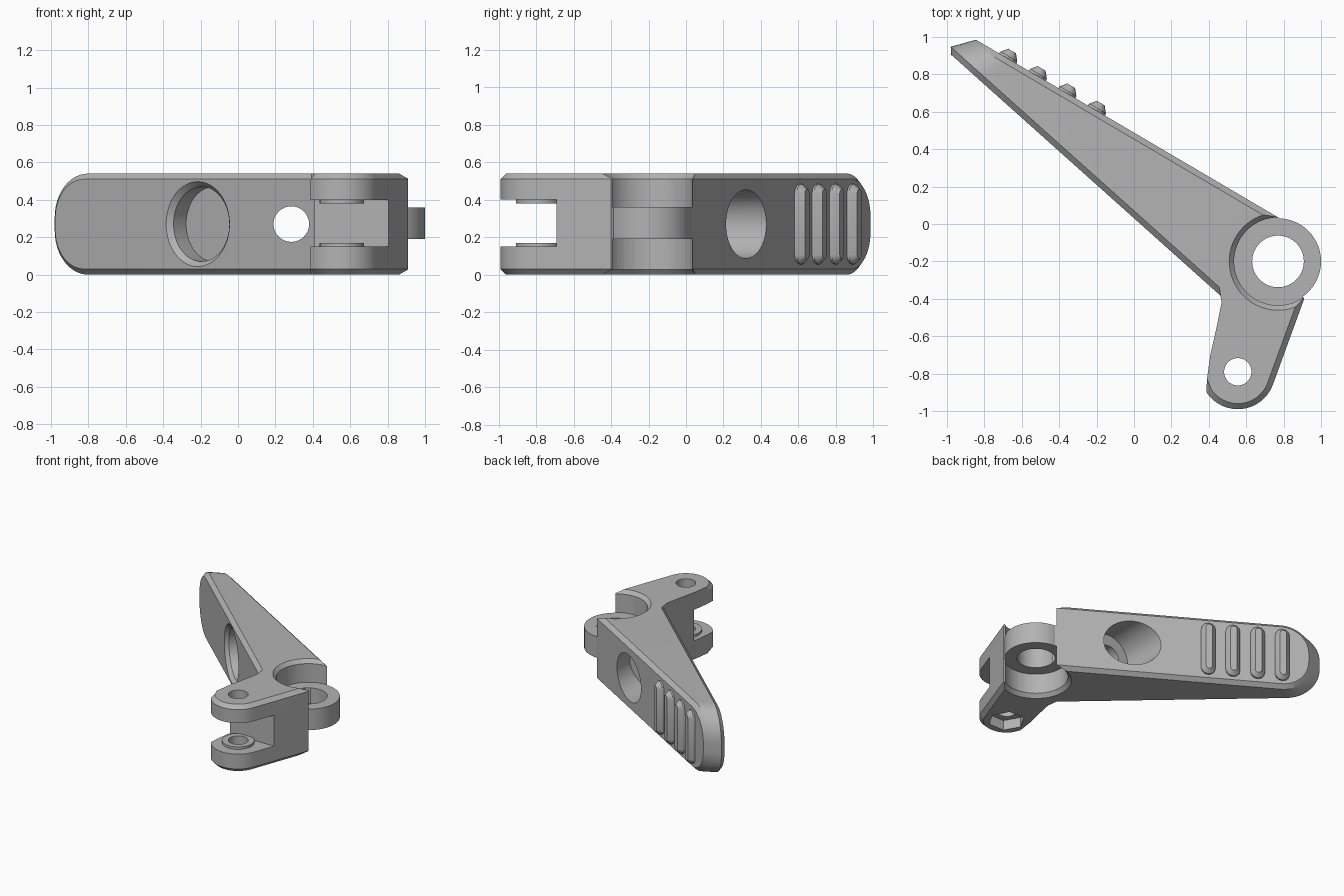
import bpy, bmesh, math
from mathutils import Vector

if "Cube" in bpy.data.objects:
    bpy.data.objects.remove(bpy.data.objects["Cube"])

H = 0.54          # overall height
MID = H / 2
C = 0.03          # edge chamfer
PIVOT = Vector((0.77, -0.20, 0))
PIN = Vector((0.555, -0.79, 0))

grey = bpy.data.materials.new("grey plastic")
grey.diffuse_color = (0.45, 0.45, 0.45, 1)
grey.use_nodes = True
grey.node_tree.nodes["Principled BSDF"].inputs["Base Color"].default_value = grey.diffuse_color


def loft(name, rings):
    """Closed solid through rings that share one point count."""
    bm = bmesh.new()
    loops = [[bm.verts.new(p) for p in ring] for ring in rings]
    n = len(loops[0])
    for a, b in zip(loops, loops[1:]):
        for i in range(n):
            j = (i + 1) % n
            bm.faces.new((a[i], a[j], b[j], b[i]))
    bm.faces.new(loops[0][::-1])
    bm.faces.new(loops[-1])
    bmesh.ops.recalc_face_normals(bm, faces=bm.faces)
    me = bpy.data.meshes.new(name)
    bm.to_mesh(me)
    bm.free()
    ob = bpy.data.objects.new(name, me)
    bpy.context.collection.objects.link(ob)
    me.materials.append(grey)
    return ob


def rod(name, p0, p1, r0, r1=None, n=64):
    """Cylinder or cone between two points."""
    p0, p1 = Vector(p0), Vector(p1)
    q = (p1 - p0).to_track_quat('Z', 'Y')
    circle = [Vector((math.cos(2 * math.pi * i / n), math.sin(2 * math.pi * i / n), 0)) for i in range(n)]
    return loft(name, [[p + q @ (c * r) for c in circle]
                       for p, r in ((p0, r0), (p1, r0 if r1 is None else r1))])


def block(name, x0, x1, y0, y1, z0, z1):
    return loft(name, [[(x0, y0, z), (x1, y0, z), (x1, y1, z), (x0, y1, z)] for z in (z0, z1)])


def combine(target, tool, op):
    m = target.modifiers.new("combine", 'BOOLEAN')
    m.operation, m.object, m.solver = op, tool, 'EXACT'
    bpy.context.view_layer.objects.active = target
    bpy.ops.object.modifier_apply(modifier=m.name)
    bpy.data.objects.remove(tool, do_unlink=True)


def cut(target, tool):
    combine(target, tool, 'DIFFERENCE')


def add(target, tool):
    combine(target, tool, 'UNION')


# Lever arm: round-tipped outline swept from the front face to the back face
F0, F1 = Vector((-1.0, 0.925, 0)), Vector((0.47, -0.39, 0))
B0, B1 = Vector((-0.87, 1.0, 0)), Vector((0.78, 0.03, 0))
LEN, TIP = 1.95, 0.235


def arm_outline(inset):
    r, pts = TIP - inset, [(LEN, inset), (LEN, H - inset)]
    for z, a0 in ((H - TIP, 90), (TIP, 180)):
        for i in range(13):
            a = math.radians(a0 + 90 * i / 12)
            pts.append((TIP + r * math.cos(a), z + r * math.sin(a)))
    return pts


def arm_ring(start, end, inset, push):
    d = (end - start).normalized()
    side = Vector((-d.y, d.x, 0)) * push
    return [start + (end - start) * (s / LEN) + side + Vector((0, 0, z))
            for s, z in arm_outline(inset)]


body = loft("lever_body", [arm_ring(F0, F1, C, 0), arm_ring(F0, F1, 0, C),
                           arm_ring(B0, B1, 0, -C), arm_ring(B0, B1, C, 0)])


# Fork block with a rounded end, chamfered on its end and right side
def fork_ring(inset, z):
    pts = [(0.45, -0.30), (0.468, -0.42), (0.442, -0.55), (0.408, -0.70), (0.390, -0.83)]
    for i in range(25):
        a = math.radians(213 + 127 * i / 24)
        pts.append((PIN.x + (0.2 - inset) * math.cos(a), PIN.y + (0.2 - inset) * math.sin(a)))
    pts += [(0.91 - 0.94 * inset, -0.40 + 0.34 * inset), (0.80, -0.20), (0.62, -0.20)]
    return [(x, y, z) for x, y in pts]


add(body, loft("fork", [fork_ring(C, 0), fork_ring(0, C), fork_ring(0, H - C), fork_ring(C, H)]))

# Clearance around the pivot above and below the ring, with chamfered rims
Z0, Z1 = 0.19, 0.36


def at(p, z):
    return (p.x, p.y, z)


for z_in, z_out, s in ((Z0, 0, -1), (Z1, H, 1)):
    cut(body, rod("clearance", at(PIVOT, z_in), at(PIVOT, z_out + 0.05 * s), 0.235))
    cut(body, rod("rim", at(PIVOT, z_out - C * s), at(PIVOT, z_out + C * s), 0.234, 0.288))

# Pivot ring
add(body, rod("ring", at(PIVOT, Z0), at(PIVOT, Z1), 0.23, n=96))
cut(body, rod("pivot_hole", at(PIVOT, -0.1), at(PIVOT, 0.7), 0.138))

# Fork slot, bosses, pin hole and hexagonal nut recess
cut(body, block("slot", 0.2, 1.2, -1.2, -0.69, 0.15, 0.40))
for z0, z1 in ((0.14, 0.17), (0.38, 0.41)):
    add(body, rod("boss", at(PIN, z0), at(PIN, z1), 0.118))
cut(body, rod("pin_hole", at(PIN, -0.1), at(PIN, 0.7), 0.073))
cut(body, rod("nut_recess", at(PIN, -0.05), at(PIN, 0.08), 0.135, n=6))

# Bolt hole through the arm with a counterbore from the back
cut(body, rod("bolt_hole", (0.285, -0.5, MID), (0.285, 0.7, MID), 0.095))
cut(body, rod("counterbore", (0.285, 0.05, MID), (0.285, 0.7, MID), 0.183))

# Round chamfered pocket in the front face
along = (F1 - F0).normalized()
inward = Vector((-along.y, along.x, 0))
centre = F0 + along * ((-0.215 - F0.x) / along.x) + Vector((0, 0, MID))
cut(body, rod("pocket", centre - inward * 0.1, centre + inward * 0.13, 0.2))
cut(body, rod("pocket_rim", centre - inward * 0.03, centre + inward * 0.03, 0.255, 0.199))

# Grip ridges on the back face near the tip
u = (B1 - B0).normalized()
v = Vector((-u.y, u.x, 0))


def ridge_ring(origin, half, zhalf, out):
    pts = []
    for a0, s in ((0, 1), (180, -1)):
        for i in range(7):
            a = math.radians(a0 + 30 * i)
            pts.append(origin + v * out + u * (half * math.cos(a))
                       + Vector((0, 0, MID + s * (zhalf - half) + half * math.sin(a))))
    return pts


parts = [body]
for k in range(4):
    o = B0 + u * ((-0.675 + 0.158 * k - B0.x) / u.x)
    parts.append(loft(f"grip_ridge_{k + 1}", [ridge_ring(o, 0.055, 0.215, -0.01),
                                              ridge_ring(o, 0.052, 0.215, 0.012),
                                              ridge_ring(o, 0.024, 0.187, 0.046)]))

# Smooth round surfaces, keep edges sharp
for ob in parts:
    bpy.ops.object.select_all(action='DESELECT')
    ob.select_set(True)
    bpy.context.view_layer.objects.active = ob
    bpy.ops.object.shade_smooth_by_angle(angle=math.radians(25))
